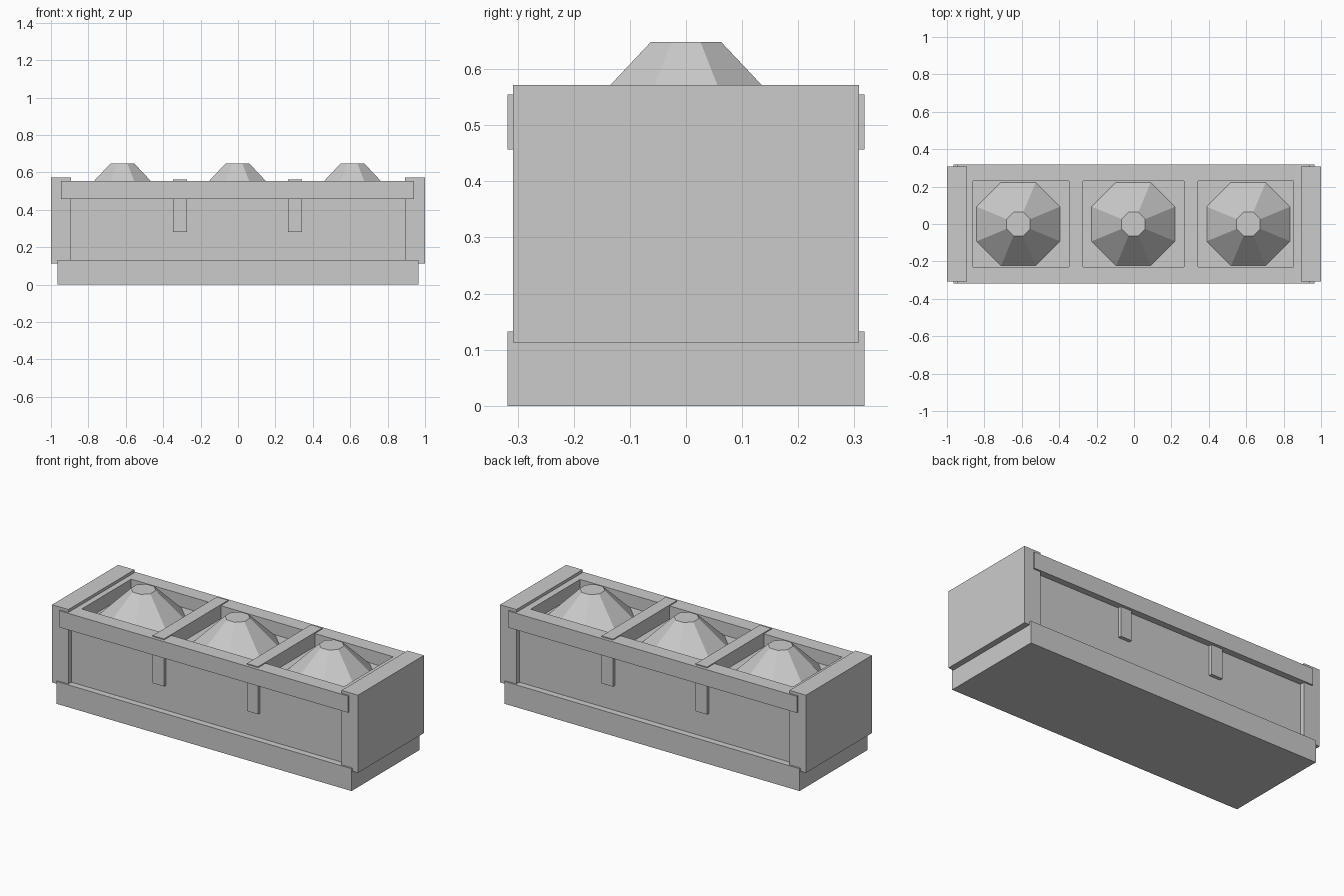
import bpy, bmesh
from math import pi, cos
from mathutils import Matrix

if "Cube" in bpy.data.objects:
    bpy.data.objects.remove(bpy.data.objects["Cube"])


def finish(name, bm):
    me = bpy.data.meshes.new(name)
    bm.to_mesh(me)
    bm.free()
    ob = bpy.data.objects.new(name, me)
    bpy.context.collection.objects.link(ob)
    return ob


def box(name, x0, x1, y0, y1, z0, z1):
    bm = bmesh.new()
    centre = Matrix.Translation(((x0 + x1) / 2, (y0 + y1) / 2, (z0 + z1) / 2))
    size = Matrix.Diagonal((x1 - x0, y1 - y0, z1 - z0, 1))
    bmesh.ops.create_cube(bm, size=1, matrix=centre @ size)
    return finish(name, bm)


def octagon_mound(name, x, z0, z1, flat0, flat1):
    # sizes are given to the flats; the flats face the axes
    bm = bmesh.new()
    k = 1 / cos(pi / 8)
    m = Matrix.Translation((x, 0, (z0 + z1) / 2)) @ Matrix.Rotation(pi / 8, 4, 'Z')
    bmesh.ops.create_cone(bm, cap_ends=True, segments=8, radius1=flat0 * k,
                          radius2=flat1 * k, depth=z1 - z0, matrix=m)
    return finish(name, bm)


OFF = -0.003      # tiny sideways shift of the upper parts
PITCH = 0.615     # spacing of the three bays

# plinth and inset body, whose top is the floor of the bays
box("base", -0.965, 0.965, -0.318, 0.318, 0, 0.132)
box("body", -0.92, 0.92, -0.28, 0.28, 0.12, 0.478)

# raised end blocks
for side, s in (("left", -1), ("right", 1)):
    xs = sorted((s * 0.893, s * 1.0))
    box(side + "_end_block", *xs, -0.308, 0.308, 0.113, 0.572)

# rim: long rails and short end bars
for side, s in (("front", -1), ("back", 1)):
    ys = sorted((s * 0.23, s * 0.318))
    box(side + "_rail", OFF - 0.944, OFF + 0.944, *ys, 0.457, 0.555)
for side, s in (("left", -1), ("right", 1)):
    xs = sorted((s * 0.857, s * 0.92))
    box(side + "_rim_bar", OFF + xs[0], OFF + xs[1], -0.23, 0.23, 0.457, 0.555)

# dividers, showing as tabs below the rails
for side, s in (("left", -1), ("right", 1)):
    x = OFF + s * PITCH / 2
    box(side + "_divider", x - 0.037, x + 0.037, -0.30, 0.30, 0.28, 0.561)

# faceted mounds in the bays
for i, side in enumerate(("left", "middle", "right")):
    octagon_mound(side + "_mound", OFF + (i - 1) * PITCH, 0.478, 0.648, 0.223, 0.063)
